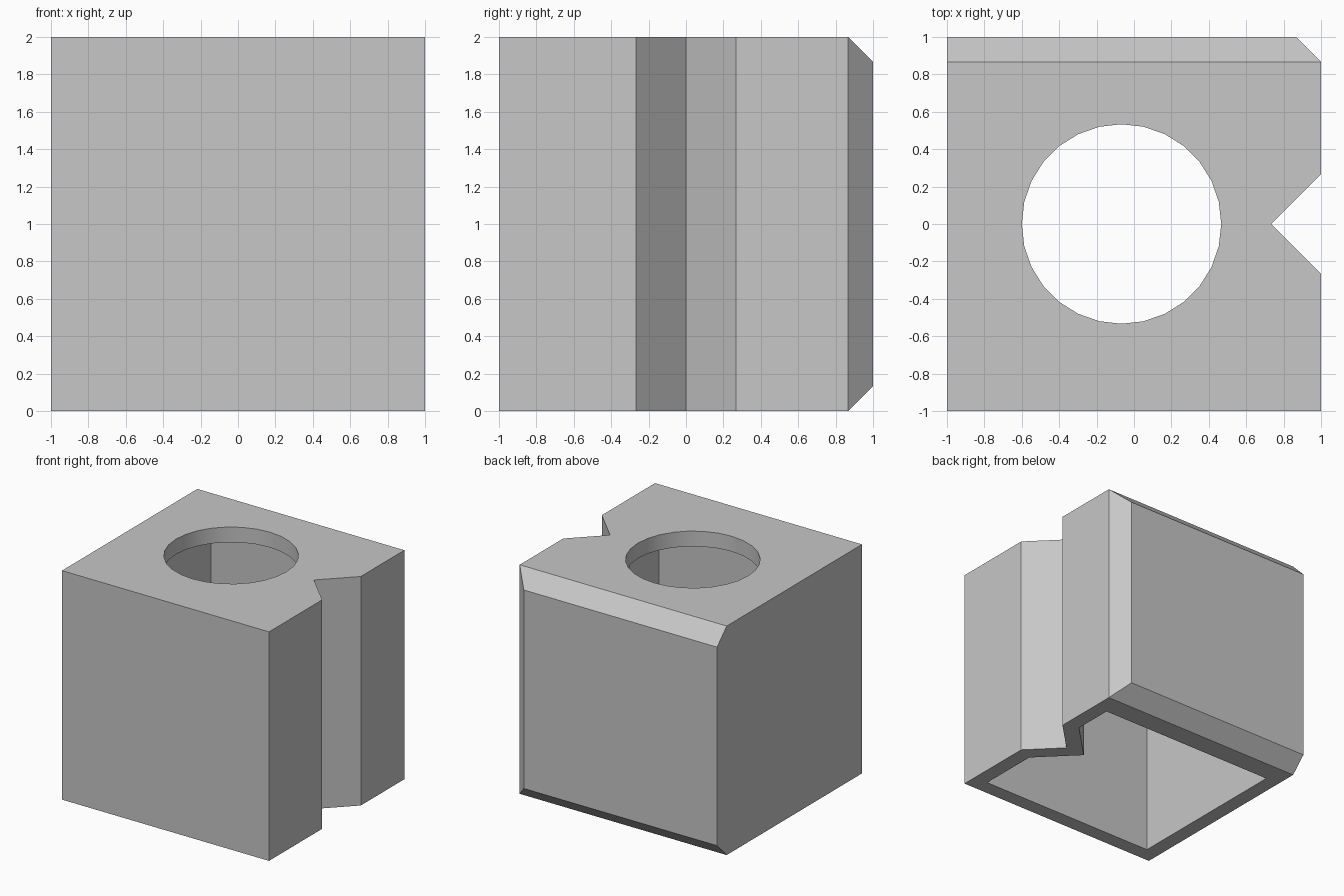
import bpy, bmesh, math
from mathutils import Vector

cube = bpy.data.objects.get("Cube")
if cube:
    bpy.data.objects.remove(cube, do_unlink=True)

UNIT = 2 / 15          # wall thickness and chamfer size
DIAG = math.sqrt(2)

grey = bpy.data.materials.new("plain_grey")
grey.use_nodes = True
colour = (0.57, 0.57, 0.57, 1)
grey.diffuse_color = colour
bsdf = next(n for n in grey.node_tree.nodes if n.type == 'BSDF_PRINCIPLED')
bsdf.inputs["Base Color"].default_value = colour


def add_object(name, bm):
    bmesh.ops.recalc_face_normals(bm, faces=bm.faces)
    mesh = bpy.data.meshes.new(name)
    bm.to_mesh(mesh)
    bm.free()
    obj = bpy.data.objects.new(name, mesh)
    mesh.materials.append(grey)
    bpy.context.collection.objects.link(obj)
    return obj


def notched_block(name, inset, bottom, top):
    """Block with a V notch and chamfered back, shrunk inward by inset."""
    side = 1 - inset
    slant = inset * DIAG
    apex = 1 - 2 * UNIT - slant
    half = side - apex
    corner = 2 - UNIT - slant - side
    profile = [(-side, -side), (side, -side), (side, -half), (apex, 0),
               (side, half), (side, corner), (corner, side), (-side, side)]
    bm = bmesh.new()
    base = bm.faces.new([bm.verts.new((x, y, bottom)) for x, y in profile])
    grown = bmesh.ops.extrude_face_region(bm, geom=[base])
    bmesh.ops.translate(bm, vec=(0, 0, top - bottom),
                        verts=[v for v in grown["geom"] if isinstance(v, bmesh.types.BMVert)])
    bmesh.ops.recalc_face_normals(bm, faces=bm.faces)
    # Chamfers along the top and bottom of the back
    for up in (1, -1):
        normal = Vector((0, 1, up)).normalized()
        point = Vector((0, 1 - UNIT, 1 + up)) - normal * inset
        bmesh.ops.bisect_plane(bm, geom=bm.verts[:] + bm.edges[:] + bm.faces[:],
                               plane_co=point, plane_no=normal, clear_outer=True)
        bmesh.ops.holes_fill(bm, edges=[e for e in bm.edges if e.is_boundary], sides=0)
    return add_object(name, bm)


def cut(target, cutter):
    cutter.hide_render = True
    mod = target.modifiers.new("cut", 'BOOLEAN')
    mod.operation = 'DIFFERENCE'
    mod.solver = 'EXACT'
    mod.object = cutter
    bpy.context.view_layer.objects.active = target
    bpy.ops.object.modifier_apply(modifier=mod.name)
    bpy.data.objects.remove(cutter, do_unlink=True)


# Outer shell, hollowed from below
shell = notched_block("shell", 0, 0, 2)
cut(shell, notched_block("cavity_cutter", UNIT, -0.1, 2 - UNIT))

# Round opening in the roof
bm = bmesh.new()
bmesh.ops.create_cone(bm, cap_ends=True, segments=28, radius1=4 * UNIT,
                      radius2=4 * UNIT, depth=0.6)
bmesh.ops.translate(bm, verts=bm.verts, vec=(-UNIT / 2, 0, 2))
cut(shell, add_object("hole_cutter", bm))

# Smooth hole wall, crisp edges elsewhere
bpy.ops.object.select_all(action='DESELECT')
shell.select_set(True)
bpy.context.view_layer.objects.active = shell
bpy.ops.object.shade_smooth_by_angle(angle=math.radians(30))
